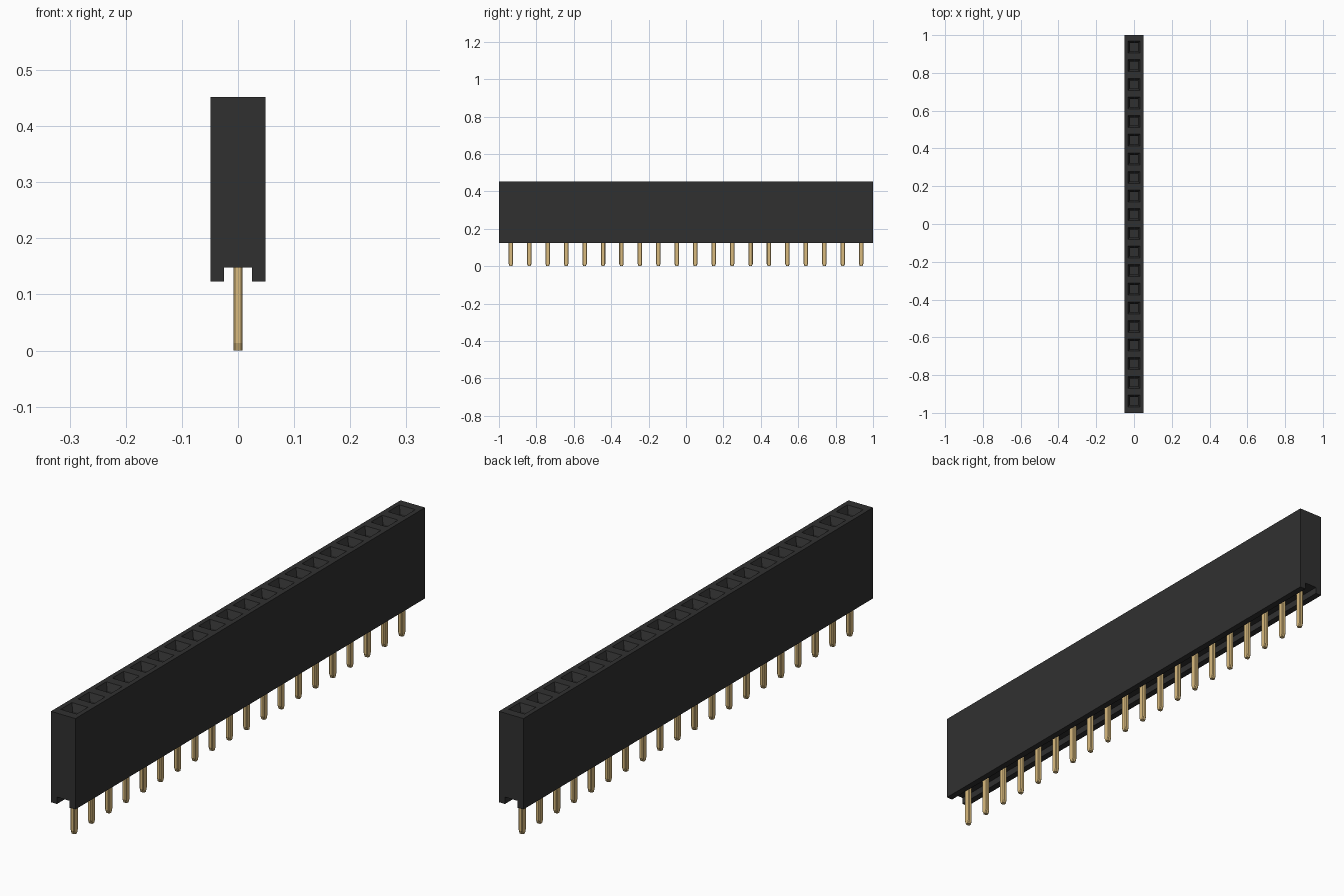
import bpy, bmesh

cube = bpy.data.objects.get("Cube")
if cube:
    bpy.data.objects.remove(cube)

COUNT, PITCH = 20, 0.0986
HALF_W, TOP, BOTTOM = 0.049, 0.452, 0.123
SLOT_W, SLOT_Z = 0.025, 0.148
centres = [(i - (COUNT - 1) / 2) * PITCH for i in range(COUNT)]


def material(name, rgb):
    m = bpy.data.materials.new(name)
    m.use_nodes = True
    m.diffuse_color = (*rgb, 1)
    m.node_tree.nodes["Principled BSDF"].inputs["Base Color"].default_value = (*rgb, 1)
    return m


def finish(bm, name, mat):
    bmesh.ops.remove_doubles(bm, verts=bm.verts, dist=1e-5)
    bmesh.ops.recalc_face_normals(bm, faces=bm.faces)
    mesh = bpy.data.meshes.new(name)
    bm.to_mesh(mesh)
    bm.free()
    mesh.materials.append(mat)
    obj = bpy.data.objects.new(name, mesh)
    bpy.context.collection.objects.link(obj)
    return obj


def loft(bm, rings):
    """Join successive closed rings of points with quads."""
    loops = [[bm.verts.new(p) for p in ring] for ring in rings]
    for a, b in zip(loops, loops[1:]):
        n = len(a)
        for i in range(n):
            bm.faces.new((a[i], a[(i + 1) % n], b[(i + 1) % n], b[i]))
    return loops


def rect(x, y0, y1, z):
    return [(-x, y0, z), (x, y0, z), (x, y1, z), (-x, y1, z)]


black = material("black plastic", (0.03, 0.03, 0.03))
gold = material("gold metal", (0.70, 0.50, 0.21))

# Housing: walls with a channel underneath, and a tapered socket in each cell
profile = [(HALF_W, TOP), (HALF_W, BOTTOM), (SLOT_W, BOTTOM), (SLOT_W, SLOT_Z),
           (-SLOT_W, SLOT_Z), (-SLOT_W, BOTTOM), (-HALF_W, BOTTOM), (-HALF_W, TOP)]
edges = [-1.0] + [c + PITCH / 2 for c in centres[:-1]] + [1.0]
bm = bmesh.new()
for y0, y1, c in zip(edges, edges[1:], centres):
    for (xa, za), (xb, zb) in zip(profile, profile[1:]):
        bm.faces.new([bm.verts.new(p) for p in
                      ((xa, y0, za), (xb, y0, zb), (xb, y1, zb), (xa, y1, za))])
    rings = [rect(HALF_W, y0, y1, TOP)]
    for half, z in ((0.032, TOP), (0.021, TOP - 0.025), (0.021, 0.2)):
        rings.append(rect(half, c - half, c + half, z))
    bm.faces.new(loft(bm, rings)[-1])
for y in (-1.0, 1.0):
    bm.faces.new([bm.verts.new((x, y, z)) for x, z in profile])
finish(bm, "housing", black)

# Pins: bevelled bars whose tips taper along the row
PX, PY, BEVEL = 0.008, 0.012, 0.003


def pin_ring(c, z, py):
    b = min(BEVEL, py / 2)
    corner = [(PX, py - b), (PX - BEVEL, py)]
    quarter = corner + [(-x, y) for x, y in reversed(corner)]
    return [(x, c + y, z) for x, y in quarter + [(-x, -y) for x, y in quarter]]


bm = bmesh.new()
for c in centres:
    loops = loft(bm, [pin_ring(c, 0.0, 0.007), pin_ring(c, 0.013, PY),
                      pin_ring(c, SLOT_Z + 0.02, PY)])
    bm.faces.new(loops[0])
    bm.faces.new(loops[-1])
finish(bm, "pins", gold)
